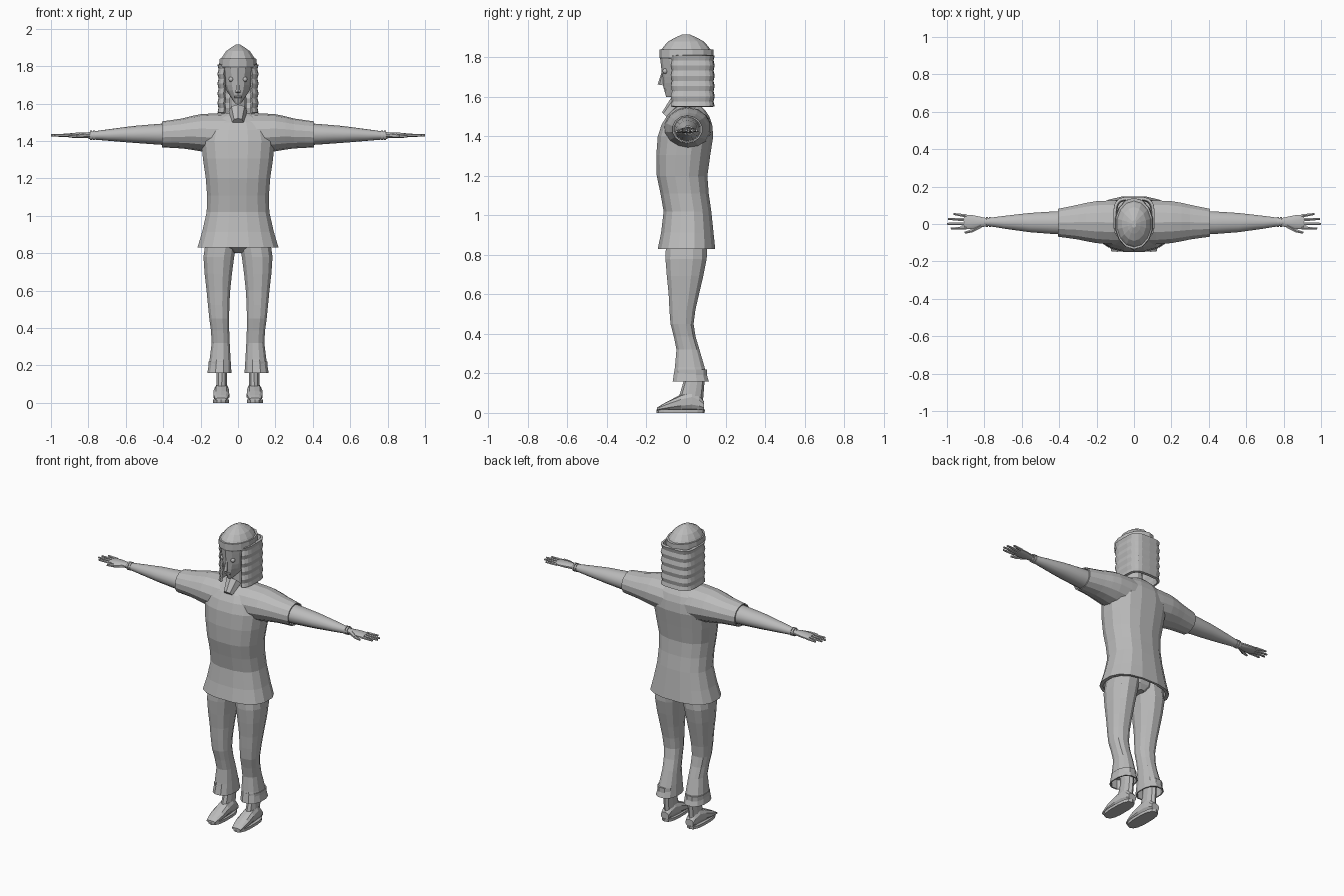
import bpy, bmesh, math
from mathutils import Vector, Matrix

cube = bpy.data.objects.get("Cube")
if cube:
    bpy.data.objects.remove(cube, do_unlink=True)

GREY = (0.5, 0.5, 0.5, 1)
clay = bpy.data.materials.new("light grey")
clay.use_nodes = True
clay.diffuse_color = GREY
shader = clay.node_tree.nodes["Principled BSDF"]
shader.inputs["Base Color"].default_value = GREY


def finish(name, bm, smooth=False):
    """Turn a bmesh into a named object in the scene."""
    bmesh.ops.recalc_face_normals(bm, faces=bm.faces)
    mesh = bpy.data.meshes.new(name)
    bm.to_mesh(mesh)
    bm.free()
    mesh.materials.append(clay)
    part = bpy.data.objects.new(name, mesh)
    bpy.context.scene.collection.objects.link(part)
    if smooth:
        bpy.ops.object.select_all(action='DESELECT')
        bpy.context.view_layer.objects.active = part
        part.select_set(True)
        bpy.ops.object.shade_smooth_by_angle(angle=math.radians(40))
    return part


def both(half):
    """A span that is symmetric about the middle."""
    return (-half, half)


def rounded(angle, power):
    """Point on a unit superellipse."""
    c, s = math.cos(angle), math.sin(angle)
    return (math.copysign(abs(c) ** (2 / power), c),
            math.copysign(abs(s) ** (2 / power), s))


def refine(rows):
    """Add one curved in-between ring per gap (Catmull-Rom midpoint)."""
    fine = []
    for i in range(len(rows) - 1):
        before, a, b = rows[max(i - 1, 0)], rows[i], rows[i + 1]
        after = rows[min(i + 2, len(rows) - 1)]
        fine.append(a)
        fine.append((a + b) * 0.5 + (a + b - before - after) / 16)
    return fine + [rows[-1]]


def loft(name, *rings, sides=12, power=2, side=1, curved=False, hollow=False, smooth=False):
    """Skin rings, each holding one position and two spans, named by axis."""
    axis = next(k for k in "xyz" if not isinstance(rings[0][k], tuple))
    u, v = [k for k in "xyz" if k != axis]
    rows = [Vector((r[axis], *r[u], *r[v])) for r in rings]
    if curved:
        rows = refine(rows)
    if hollow:
        # Fold the open end inwards so that it reads as cloth
        lip = rows[0].copy()
        for lo, hi in ((1, 2), (3, 4)):
            inset = (lip[hi] - lip[lo]) * 0.05
            lip[lo] += inset
            lip[hi] -= inset
        deep = lip.copy()
        deep[0] += math.copysign(0.06, rows[1][0] - rows[0][0])
        rows = [deep, lip] + rows
    bm = bmesh.new()
    loops = []
    for at, ulo, uhi, vlo, vhi in rows:
        loop = []
        for i in range(sides):
            cu, cv = rounded(math.tau * (i + 0.5) / sides, power)
            place = {axis: at,
                     u: (ulo + uhi + cu * (uhi - ulo)) / 2,
                     v: (vlo + vhi + cv * (vhi - vlo)) / 2}
            loop.append(bm.verts.new((side * place["x"], place["y"], place["z"])))
        loops.append(loop)
    for a, b in zip(loops, loops[1:]):
        for i in range(sides):
            bm.faces.new((a[i - 1], a[i], b[i], b[i - 1]))
    bm.faces.new(loops[0])
    bm.faces.new(loops[-1])
    return finish(name, bm, smooth)


def rod(name, start, end, base, tip, sides=6):
    """Tapered rod between two points."""
    a, b = Vector(start), Vector(end)
    turn = (b - a).to_track_quat('Z', 'Y').to_matrix().to_4x4()
    bm = bmesh.new()
    bmesh.ops.create_cone(bm, cap_ends=True, segments=sides, radius1=base, radius2=tip,
                          depth=(b - a).length, matrix=Matrix.Translation((a + b) / 2) @ turn)
    return finish(name, bm, smooth=True)


# Shirt body, from hem to collar
loft("shirt",
     dict(z=.83, x=both(.22), y=(-.145, .15)),
     dict(z=1.02, x=both(.17), y=(-.115, .13)),
     dict(z=1.2, x=both(.175), y=(-.15, .11)),
     dict(z=1.4, x=both(.2), y=(-.145, .14)),
     dict(z=1.5, x=both(.16), y=(-.1, .12)),
     dict(z=1.55, x=both(.07), y=(-.05, .08)),
     sides=16, power=2.5, curved=True, hollow=True)

# Neck, throat opening and head
loft("neck",
     dict(z=1.46, x=both(.05), y=both(.06)),
     dict(z=1.66, x=both(.045), y=both(.05)))
rod("throat", (0, -.1, 1.5), (0, -.04, 1.56), base=.03, tip=.05, sides=8)
loft("head",
     dict(z=1.6, x=both(.015), y=(-.1, -.06)),
     dict(z=1.65, x=both(.05), y=(-.115, .08)),
     dict(z=1.7, x=both(.075), y=(-.12, .11)),
     dict(z=1.83, x=both(.09), y=(-.135, .125)),
     sides=14, curved=True)
rod("nose", (0, -.115, 1.73), (0, -.13, 1.66), base=.006, tip=.014, sides=5)
rod("mouth", both(.018) and (-.018, -.107, 1.635), (.018, -.107, 1.635), base=.006, tip=.006)

# Cap with a low band
loft("cap_band",
     dict(z=1.79, x=both(.1), y=(-.13, .135)),
     dict(z=1.8, x=both(.105), y=(-.135, .14)),
     dict(z=1.84, x=both(.1), y=(-.135, .14)), sides=14)
loft("cap_crown",
     dict(z=1.83, x=both(.098), y=both(.13)),
     dict(z=1.88, x=both(.065), y=both(.09)),
     dict(z=1.915, x=both(.012), y=both(.02)), sides=14, curved=True)

# Wavy curtain of hair, open at the face
bm = bmesh.new()
rows = []
for level in range(11):
    wave = 0.003 * (-1) ** level
    row = []
    for i in range(19):
        cu, cv = rounded(math.radians(-60 + 300 * i / 18), power=4)
        row.append(bm.verts.new((cu * (.1 + wave), .03 + cv * (.105 + wave),
                                 1.55 + level * .026)))
    rows.append(row)
for a, b in zip(rows, rows[1:]):
    for i in range(1, len(a)):
        bm.faces.new((a[i - 1], a[i], b[i], b[i - 1]))
hair = finish("hair", bm)
thickness = hair.modifiers.new("thickness", 'SOLIDIFY')
thickness.thickness = 0.015
thickness.offset = 0

# Seat joining the trouser legs
loft("trouser_seat",
     dict(z=.8, x=both(.03), y=(-.06, .08)),
     dict(z=.83, x=both(.12), y=both(.1)),
     dict(z=.93, x=both(.155), y=both(.1)))

for label, side in (("left", 1), ("right", -1)):
    # Eye
    bm = bmesh.new()
    bmesh.ops.create_uvsphere(bm, u_segments=10, v_segments=6, radius=.014)
    bmesh.ops.translate(bm, vec=(side * .037, -.105, 1.73), verts=bm.verts)
    finish(label + "_eye", bm, smooth=True)

    # Sleeve, from cuff to inside the chest
    loft(label + "_sleeve",
         dict(x=.405, y=(-.07, .083), z=(1.365, 1.505)),
         dict(x=.3, y=(-.085, .105), z=(1.36, 1.52)),
         dict(x=.2, y=(-.105, .125), z=(1.345, 1.543)),
         dict(x=.05, y=(-.115, .13), z=(1.32, 1.55)),
         sides=14, side=side, curved=True, hollow=True)

    # Forearm and double bracelet
    loft(label + "_arm",
         dict(x=.34, y=(-.06, .073), z=(1.375, 1.497)),
         dict(x=.56, y=(-.045, .06), z=(1.39, 1.48)),
         dict(x=.8, y=(-.008, .03), z=(1.41, 1.447)),
         sides=14, side=side, curved=True, smooth=True)
    for x in (.765, .78):
        rod(label + "_bracelet", (side * x, .011, 1.43), (side * (x + .01), .011, 1.43),
            base=.026, tip=.026, sides=12)

    # Palm, fingers and thumb
    loft(label + "_palm",
         dict(x=.78, y=(-.01, .03), z=(1.415, 1.445)),
         dict(x=.86, y=(-.028, .048), z=(1.415, 1.445)),
         dict(x=.91, y=(-.026, .05), z=(1.42, 1.44)),
         side=side, curved=True, smooth=True)
    for i, finger in enumerate(("index", "middle", "ring", "little")):
        y = -.02 + i * .021
        reach = 1 - .012 * (i - 1.3) ** 2
        rod(f"{label}_{finger}_finger", (side * .895, y, 1.43),
            (side * reach, y * 1.25, 1.43), base=.01, tip=.006)
    knuckle = (side * .865, -.036, 1.426)
    rod(label + "_thumb_base", (side * .82, -.008, 1.43), knuckle, base=.014, tip=.01)
    rod(label + "_thumb_tip", knuckle, (side * .905, -.047, 1.424), base=.01, tip=.006)

    # Flared trouser leg, from cuff to under the shirt
    loft(label + "_trouser_leg",
         dict(z=.16, x=(.033, .166), y=(-.07, .118)),
         dict(z=.32, x=(.043, .142), y=(-.05, .07)),
         dict(z=.45, x=(.046, .155), y=(-.08, .04)),
         dict(z=.6, x=(.04, .17), y=(-.09, .068)),
         dict(z=.78, x=(.018, .187), y=(-.107, .108)),
         dict(z=.9, x=(-.004, .165), y=(-.1, .105)),
         power=2.4, side=side, curved=True, hollow=True)

    # Bare ankle, foot and sole
    loft(label + "_ankle",
         dict(z=.05, x=(.058, .118), y=(-.045, .085)),
         dict(z=.16, x=(.056, .116), y=(-.012, .094)),
         dict(z=.26, x=(.055, .12), y=(-.02, .085)), sides=10, side=side)
    loft(label + "_foot",
         dict(y=.09, x=(.06, .116), z=(.012, .06)),
         dict(y=.03, x=(.05, .126), z=(.012, .11)),
         dict(y=-.08, x=(.045, .134), z=(.012, .065)),
         dict(y=-.148, x=(.06, .122), z=(.012, .026)),
         sides=10, power=2.5, side=side, curved=True)
    loft(label + "_sole",
         dict(z=0, x=(.046, .134), y=(-.148, .094)),
         dict(z=.018, x=(.046, .134), y=(-.15, .096)),
         sides=14, power=2.6, side=side)
